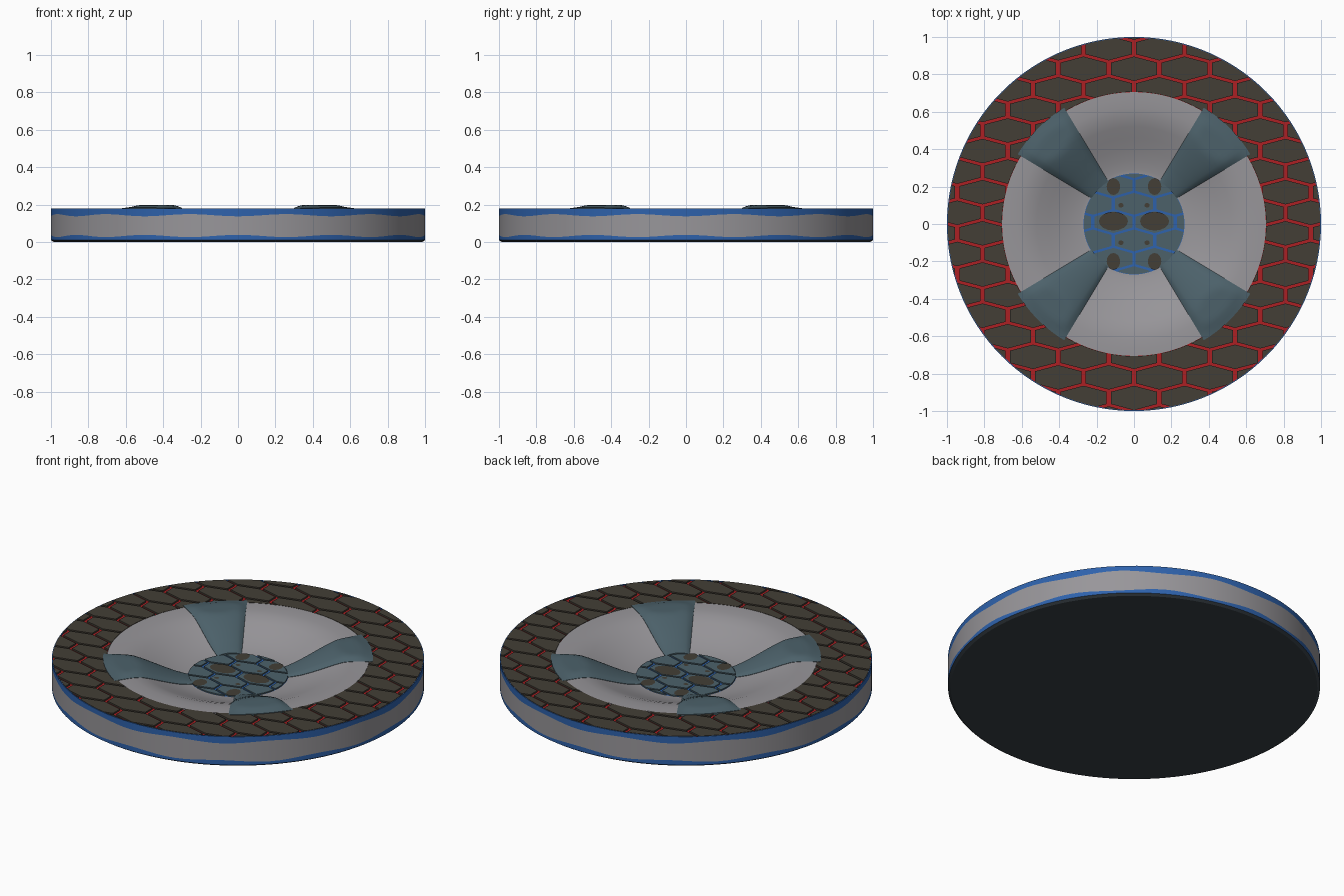
import bpy, bmesh, math

if "Cube" in bpy.data.objects:
    bpy.data.objects.remove(bpy.data.objects["Cube"])

def mat(name, r, g, b):
    m = bpy.data.materials.new(name)
    m.diffuse_color = [(c / 255 / 12.92 if c < 11 else ((c / 255 + 0.055) / 1.055) ** 2.4)
                       for c in (r, g, b)] + [1]
    m.use_nodes = True
    m.node_tree.nodes["Principled BSDF"].inputs["Base Color"].default_value = m.diffuse_color
    return m

GRAY = mat("warm_gray", 152, 150, 154)
BLUE = mat("blue", 46, 98, 172)
RED = mat("red", 172, 32, 36)
BROWN = mat("dark_brown", 67, 62, 54)
TEAL = mat("slate_teal", 76, 97, 106)
DARK = mat("underside_dark", 56, 64, 70)
N = 120

def finish(bm, name, mats, smooth=True):
    bmesh.ops.recalc_face_normals(bm, faces=bm.faces)
    me = bpy.data.meshes.new(name)
    bm.to_mesh(me)
    bm.free()
    for m in mats:
        me.materials.append(m)
    ob = bpy.data.objects.new(name, me)
    bpy.context.collection.objects.link(ob)
    bpy.ops.object.select_all(action='DESELECT')
    ob.select_set(True)
    bpy.context.view_layer.objects.active = ob
    if smooth:
        bpy.ops.object.shade_smooth_by_angle(angle=math.radians(30))
    return ob

def lathe(name, prof, mats, closed=False):
    # prof entries: radius, height, wave amplitude, material of the next band
    bm = bmesh.new()
    rings = []
    for r, z, w, _ in prof:
        ring = []
        for i in range(N):
            a = math.tau * i / N
            ring.append(bm.verts.new((r * math.cos(a), r * math.sin(a),
                                      z + w * math.cos(12 * a))))
        rings.append(ring)
    pairs = [(k, k + 1) for k in range(len(rings) - 1)]
    if closed:
        pairs.append((len(rings) - 1, 0))
    else:
        for k in (0, -1):
            bm.faces.new(rings[k]).material_index = prof[k][3]
    for p, q in pairs:
        for i in range(N):
            j = (i + 1) % N
            f = bm.faces.new((rings[p][i], rings[p][j], rings[q][j], rings[q][i]))
            f.material_index = prof[p][3]
    return finish(bm, name, mats)

BOWL = [(0.705, 0.179), (0.67, 0.179), (0.62, 0.177), (0.57, 0.171), (0.52, 0.154),
        (0.46, 0.13), (0.40, 0.107), (0.34, 0.087), (0.29, 0.076), (0.27, 0.073)]

def bowl_z(r):
    for (r1, z1), (r0, z0) in zip(BOWL, BOWL[1:]):
        if r >= r0:
            return z0 + (z1 - z0) * min(1, (r - r0) / (r1 - r0))
    return BOWL[-1][1]

# Disc body: underside, banded side, red top floor, bowl and blue hub floor
prof = [(0.985, 0, 0, 0), (1, 0.01, 0, 1), (1, 0.032, 0.006, 2), (1, 0.143, -0.006, 1),
        (1, 0.178, 0, 1), (0.995, 0.178, 0, 1), (0.995, 0.171, 0, 3), (0.705, 0.171, 0, 2)]
prof += [(r, z, 0, 2) for r, z in BOWL]
prof[-1] = (0.27, 0.073, 0, 1)
lathe("disc_body", prof, [DARK, BLUE, GRAY, RED])

# Hexagonal plates clipped to a ring or a disc
def hex_plates(name, px, py, y0, rows, gapx, gapy, z, h, r_in, r_out, m):
    bm = bmesh.new()
    hw, hh = px / 2 - gapx, py * 2 / 3 - gapy
    for k in range(-rows, rows + 1):
        for i in range(-8, 9):
            cx = (i + (0.5 if k % 2 == 0 else 0)) * px
            cy = y0 + k * py
            d = math.hypot(cx, cy)
            if d > r_out + hw or d < r_in - hw:
                continue
            pts = [(0, hh), (-hw, hh / 2), (-hw, -hh / 2), (0, -hh), (hw, -hh / 2), (hw, hh / 2)]
            f = bm.faces.new([bm.verts.new((cx + x, cy + y, z)) for x, y in pts])
            e = bmesh.ops.extrude_face_region(bm, geom=[f])["geom"]
            bmesh.ops.translate(bm, vec=(0, 0, h),
                                verts=[v for v in e if isinstance(v, bmesh.types.BMVert)])
    ob = finish(bm, name, [m], False)
    lo, hi = z - 0.05, z + 0.05
    if r_in > 0:
        cut = lathe("cutter", [(r_in, lo, 0, 0), (r_out, lo, 0, 0), (r_out, hi, 0, 0),
                               (r_in, hi, 0, 0)], [m], True)
    else:
        cut = lathe("cutter", [(r_out, lo, 0, 0), (r_out, hi, 0, 0)], [m])
    cut.hide_render = True
    mod = ob.modifiers.new("clip", 'BOOLEAN')
    mod.operation, mod.solver, mod.object = 'INTERSECT', 'EXACT', cut
    bpy.ops.object.select_all(action='DESELECT')
    ob.select_set(True)
    bpy.context.view_layer.objects.active = ob
    bpy.ops.object.modifier_apply(modifier="clip")
    bpy.data.objects.remove(cut)

hex_plates("rim_plates", 0.27, 0.11, 0.06, 10, 0.011, 0.008, 0.1705, 0.0095, 0.706, 0.996, BROWN)
hex_plates("hub_plates", 0.22, 0.098, 0.01, 4, 0.009, 0.007, 0.0725, 0.0075, 0, 0.268, TEAL)

# Brown patches on the hub
bm = bmesh.new()
patches = [(s * 0.11, 0.015, 0.078, 0.05) for s in (-1, 1)]
patches += [(s * 0.11, t * 0.2, 0.036, 0.045) for s in (-1, 1) for t in (-1, 1)]
patches += [(s * 0.07, t * 0.1, 0.014, 0.012) for s in (-1, 1) for t in (-1, 1)]
for cx, cy, rx, ry in patches:
    bm.faces.new([bm.verts.new((cx + rx * math.cos(math.tau * i / 16),
                                cy + ry * math.sin(math.tau * i / 16), 0.0812)) for i in range(16)])
finish(bm, "hub_patches", [BROWN])

# Four domed spokes fanning out across the bowl
NR, NT = 20, 14
for k in range(4):
    bm = bmesh.new()
    mid = math.radians(45 + 90 * k)
    grid = []
    for i in range(NR + 1):
        u = i / NR
        r = 0.265 + 0.46 * u
        crown = 0.012 + 0.022 * math.sin(math.pi * min(1, u * 1.02)) ** 0.8
        if u > 0.85:
            crown *= 1 - 0.8 * (u - 0.85) / 0.15
        row = []
        for j in range(NT + 1):
            t = 2 * j / NT - 1
            a = mid + math.radians(14) * t
            lift = crown * max(0, 1 - t * t) ** 0.6
            z = bowl_z(r) + 0.002 + lift
            row.append(bm.verts.new((r * math.cos(a), r * math.sin(a), min(z, 0.197))))
        grid.append(row)
    for i in range(NR):
        for j in range(NT):
            bm.faces.new((grid[i][j], grid[i + 1][j], grid[i + 1][j + 1], grid[i][j + 1]))
    # skirt down into the bowl
    edges = [e for e in bm.edges if e.is_boundary]
    ext = bmesh.ops.extrude_edge_only(bm, edges=edges)["geom"]
    bmesh.ops.translate(bm, vec=(0, 0, -0.012),
                        verts=[v for v in ext if isinstance(v, bmesh.types.BMVert)])
    finish(bm, "spoke_%d" % (k + 1), [TEAL])
